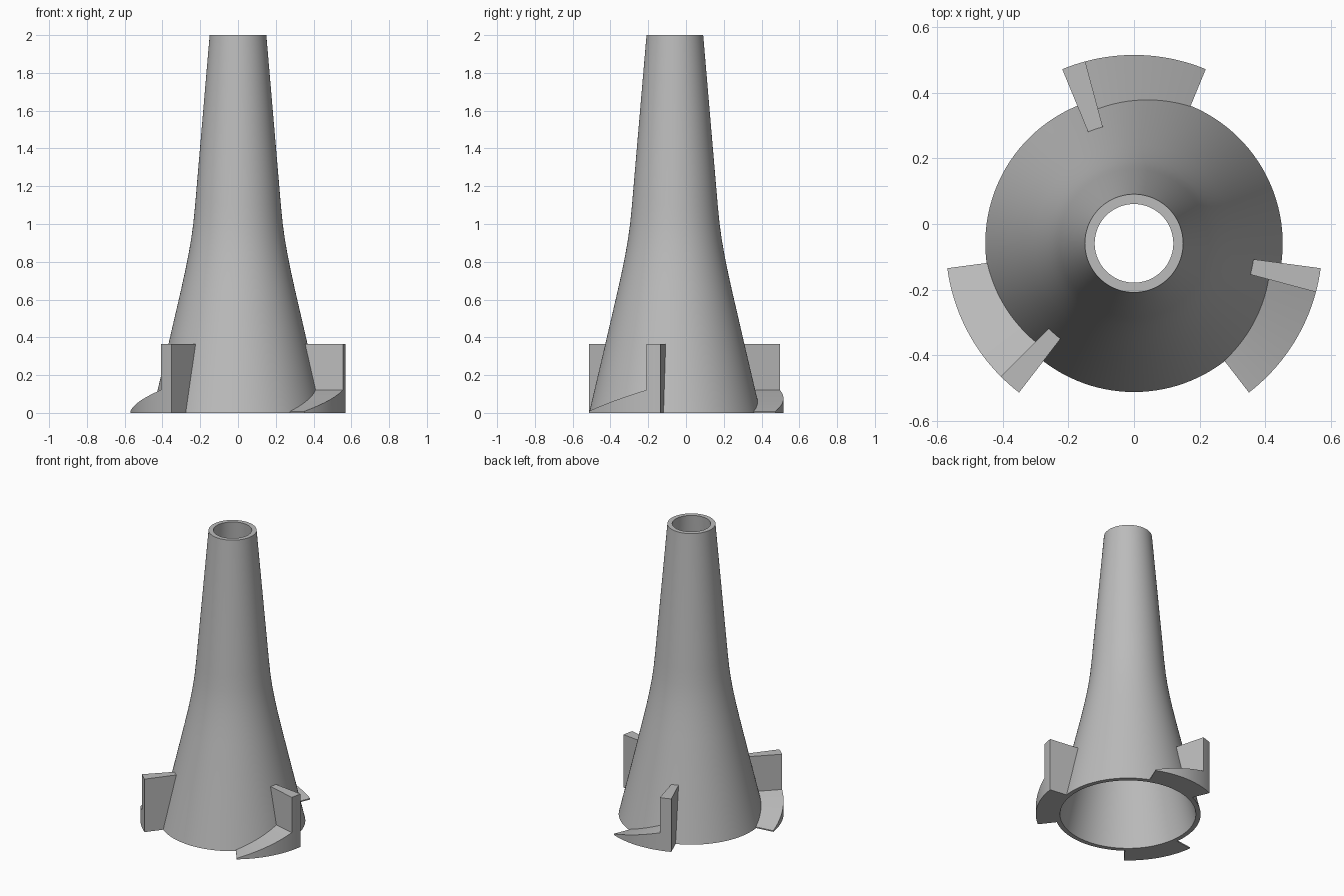
import bpy, bmesh
from math import sin, cos, radians

cube = bpy.data.objects.get("Cube")
if cube:
    bpy.data.objects.remove(cube)

AXIS_Y = -0.059
WALL = 0.03
LUG_RADIUS = 0.575

grey = bpy.data.materials.new("plain grey")
grey.use_nodes = True
grey.diffuse_color = (0.5, 0.5, 0.5, 1)
grey.node_tree.nodes["Principled BSDF"].inputs["Base Color"].default_value = (0.5, 0.5, 0.5, 1)


def finish(name, bm, angle):
    bmesh.ops.recalc_face_normals(bm, faces=bm.faces)
    mesh = bpy.data.meshes.new(name)
    bm.to_mesh(mesh)
    bm.free()
    mesh.materials.append(grey)
    obj = bpy.data.objects.new(name, mesh)
    obj.location.y = AXIS_Y
    bpy.context.collection.objects.link(obj)
    bpy.ops.object.select_all(action='DESELECT')
    obj.select_set(True)
    bpy.context.view_layer.objects.active = obj
    bpy.ops.object.shade_smooth_by_angle(angle=radians(angle))


def polar(radius, degrees, z):
    a = radians(degrees)
    return (radius * cos(a), radius * sin(a), z)


def sweep(bm, rings, closed):
    """Skin a row of equal cross-section loops; cap the ends if open."""
    loops = [[bm.verts.new(p) for p in ring] for ring in rings]
    n = len(loops[0])
    for i in range(len(loops) if closed else len(loops) - 1):
        a, b = loops[i], loops[(i + 1) % len(loops)]
        for j in range(n):
            k = (j + 1) % n
            bm.faces.new((a[j], a[k], b[k], b[j]))
    if not closed:
        bm.faces.new(loops[0])
        bm.faces.new(loops[-1])


# Hollow flared tube, open at both ends
outer = [(0.454, 0), (0.368, 0.365), (0.302, 0.65), (0.28, 0.75), (0.262, 0.84),
         (0.248, 0.92), (0.237, 1.0), (0.227, 1.1), (0.15, 2.0)]
section = outer + [(r - WALL, z) for r, z in reversed(outer)]
bm = bmesh.new()
STEPS = 128
sweep(bm, [[polar(r, 360 * i / STEPS, z) for r, z in section] for i in range(STEPS)], True)
finish("flared_tube", bm, 30)


def lug_section(degrees, height):
    """Slice of a lug whose inner side is buried in the tube wall."""
    buried = 0.439
    return [polar(buried, degrees, 0), polar(LUG_RADIUS, degrees, 0),
            polar(LUG_RADIUS, degrees, height),
            polar(buried - 0.235 * height, degrees, height)]


def add_lug(name, middle, start, end, low, high, steps):
    bm = bmesh.new()
    rings = []
    for i in range(steps + 1):
        t = i / steps
        rings.append(lug_section(middle + start + (end - start) * t, low + (high - low) * t))
    sweep(bm, rings, False)
    finish(name, bm, 25)


# Three bayonet lugs: a rising ramp ending at an upright stop
for label, middle in (("back", 90), ("right", 210), ("left", 330)):
    add_lug(label + "_ramp", middle, -22.4, 15, 0.008, 0.122, 24)
    add_lug(label + "_stop", middle, 15, 22.4, 0.365, 0.365, 4)
